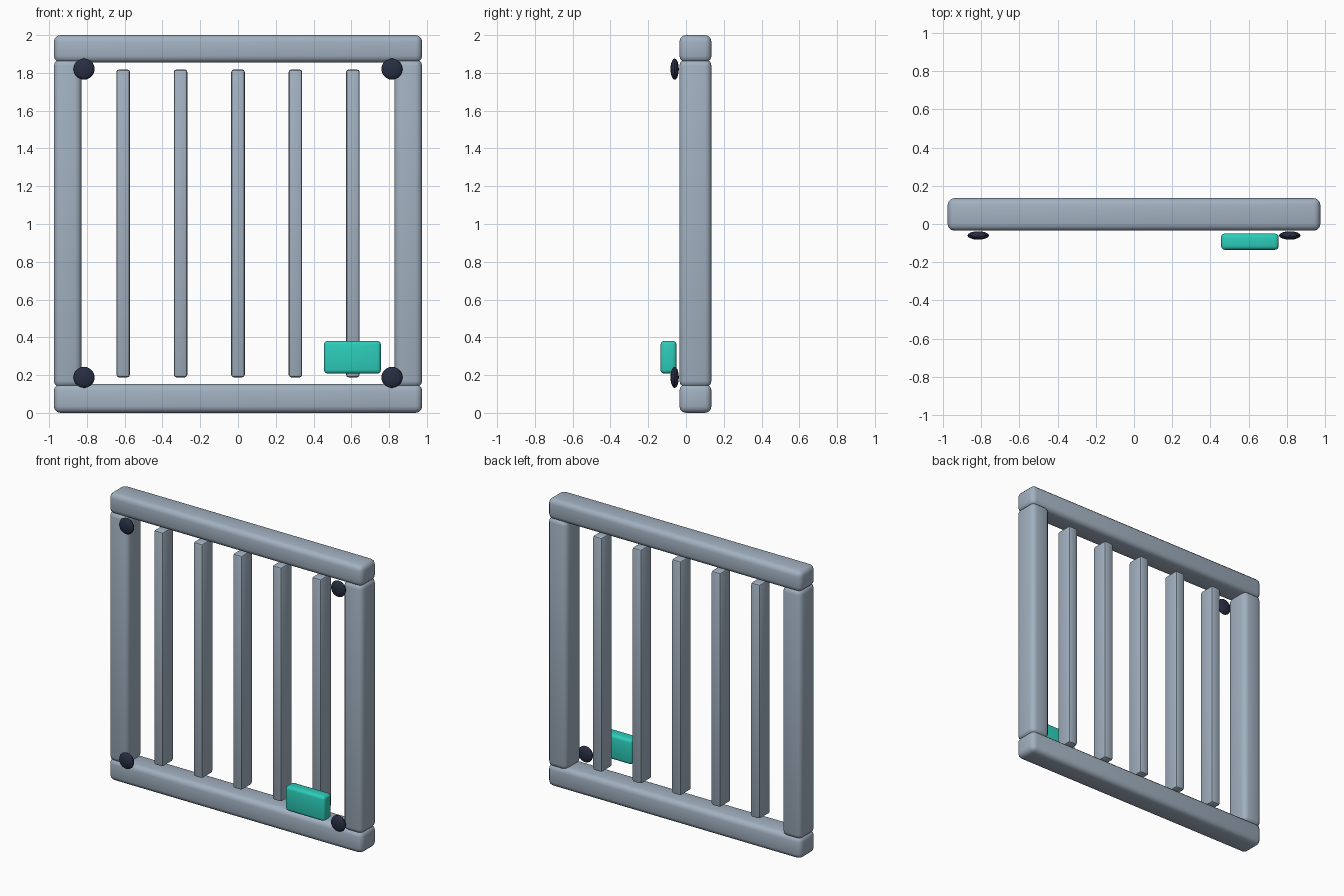
import bpy
import math

if "Cube" in bpy.data.objects:
    bpy.data.objects.remove(bpy.data.objects["Cube"])


def material(name, rgb):
    m = bpy.data.materials.new(name)
    m.diffuse_color = (*rgb, 1.0)
    m.use_nodes = True
    m.node_tree.nodes["Principled BSDF"].inputs["Base Color"].default_value = m.diffuse_color
    return m


STEEL = material("blue_grey_metal", (0.36, 0.44, 0.53))
NAVY = material("dark_navy", (0.021, 0.027, 0.055))
TEAL = material("teal", (0.026, 0.61, 0.49))


def rounded_box(name, x, y, z, mat, radius, segments=3):
    """Box from (min, max) ranges on each axis with rounded edges."""
    ranges = (x, y, z)
    bpy.ops.mesh.primitive_cube_add(size=1, location=[(a + b) / 2 for a, b in ranges])
    ob = bpy.context.object
    ob.name = name
    ob.scale = [b - a for a, b in ranges]
    bpy.ops.object.transform_apply(location=False, rotation=False, scale=True)
    bev = ob.modifiers.new("rounding", 'BEVEL')
    bev.width = radius
    bev.segments = segments
    bpy.ops.object.modifier_apply(modifier=bev.name)
    ob.data.materials.append(mat)
    bpy.ops.object.shade_smooth_by_angle(angle=math.radians(35))
    return ob


DEPTH = (-0.035, 0.135)

# Frame: two rails and two posts, slightly overlapping at the corners
rounded_box("bottom_rail", (-0.975, 0.975), DEPTH, (0.0, 0.153), STEEL, 0.035)
rounded_box("top_rail", (-0.975, 0.975), DEPTH, (1.855, 2.0), STEEL, 0.035)
for side, name in ((-1, "left_post"), (1, "right_post")):
    xs = sorted((side * 0.975, side * 0.828))
    rounded_box(name, xs, DEPTH, (0.135, 1.872), STEEL, 0.035)

# Five upright bars
for i in range(5):
    cx = (i - 2) * 0.304
    rounded_box(f"bar_{i + 1}", (cx - 0.036, cx + 0.036), (-0.01, 0.11),
                (0.188, 1.818), STEEL, 0.014, 2)

# Latch block on the front
rounded_box("latch", (0.455, 0.757), (-0.135, -0.05), (0.208, 0.381), TEAL, 0.02)

# Flattened round corner studs
for sx, xname in ((-1, "left"), (1, "right")):
    for z, zname in ((0.188, "bottom"), (1.82, "top")):
        bpy.ops.mesh.primitive_uv_sphere_add(segments=16, ring_count=10, radius=1,
                                             location=(sx * 0.815, -0.06, z))
        stud = bpy.context.object
        stud.name = f"{zname}_{xname}_stud"
        stud.scale = (0.056, 0.022, 0.056)
        bpy.ops.object.transform_apply(location=False, rotation=False, scale=True)
        stud.data.materials.append(NAVY)
